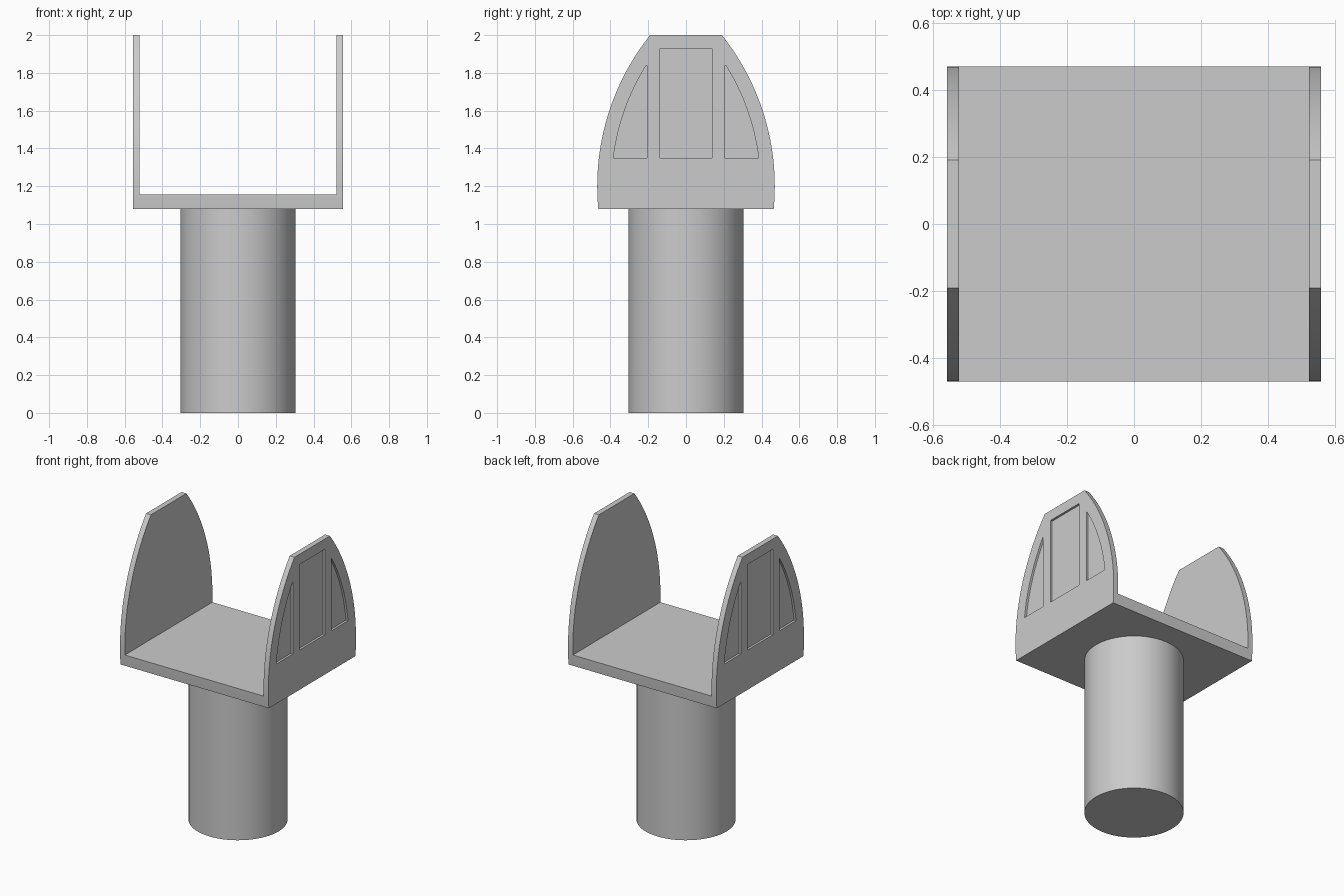
import bpy, bmesh
from math import sqrt

if "Cube" in bpy.data.objects:
    bpy.data.objects.remove(bpy.data.objects["Cube"])

HALF_W, INNER, RECESS = 0.557, 0.521, 0.015
Z0, Z_PLATE, Z_TOP = 1.08, 1.155, 2.0
ARC_Y, ARC_Z = -0.813, 1.2


def arc(radius, z_a, z_b, n):
    """Points (y, z) along the pointed-arch curve on the +y side."""
    zs = [z_a + (z_b - z_a) * i / n for i in range(n + 1)]
    return [(ARC_Y + sqrt(radius ** 2 - (z - ARC_Z) ** 2), z) for z in zs]


def mirrored(pts):
    return [(-y, z) for y, z in reversed(pts)]


def prism(bm, pts, x0, x1):
    """Extrude a (y, z) outline from x0 to x1."""
    face = bm.faces.new([bm.verts.new((x0, y, z)) for y, z in pts])
    ext = bmesh.ops.extrude_face_region(bm, geom=[face])["geom"]
    verts = [v for v in ext if isinstance(v, bmesh.types.BMVert)]
    bmesh.ops.translate(bm, verts=verts, vec=(x1 - x0, 0, 0))


def finish(name, bm):
    bmesh.ops.recalc_face_normals(bm, faces=bm.faces)
    mesh = bpy.data.meshes.new(name)
    bm.to_mesh(mesh)
    bm.free()
    obj = bpy.data.objects.new(name, mesh)
    bpy.context.collection.objects.link(obj)
    return obj


def smooth(obj):
    bpy.ops.object.select_all(action='DESELECT')
    obj.select_set(True)
    bpy.context.view_layer.objects.active = obj
    bpy.ops.object.shade_smooth_by_angle(angle=0.5)


# Round post
bpy.ops.mesh.primitive_cylinder_add(vertices=64, radius=0.305, depth=Z0,
                                    location=(0, 0, Z0 / 2))
post = bpy.context.object
post.name = "post"
smooth(post)

# Cradle: arch-shaped block across the full width
bm = bmesh.new()
side = arc(1.283, Z0, Z_TOP, 24)
prism(bm, side + mirrored(side), -HALF_W, HALF_W)
cradle = finish("cradle", bm)

# Cutters: open channel between the walls, and three recessed panels per wall
bm = bmesh.new()
prism(bm, [(-0.7, Z_PLATE), (0.7, Z_PLATE), (0.7, 2.2), (-0.7, 2.2)], -INNER, INNER)
curved = arc(1.207, 1.35, 1.84, 14) + [(0.207, 1.84), (0.207, 1.35)]
middle = [(-0.137, 1.35), (0.137, 1.35), (0.137, 1.93), (-0.137, 1.93)]
for s in (-1, 1):
    for outline in (curved, mirrored(curved), middle):
        prism(bm, outline, s * (HALF_W - RECESS), s * (HALF_W + 0.1))
cutter = finish("cradle_cutter", bm)
cutter.hide_render = True

# Carve the cradle
mod = cradle.modifiers.new("carve", 'BOOLEAN')
mod.operation = 'DIFFERENCE'
mod.solver = 'EXACT'
mod.object = cutter
bpy.ops.object.select_all(action='DESELECT')
cradle.select_set(True)
bpy.context.view_layer.objects.active = cradle
bpy.ops.object.modifier_apply(modifier=mod.name)
bpy.data.objects.remove(cutter)
smooth(cradle)
